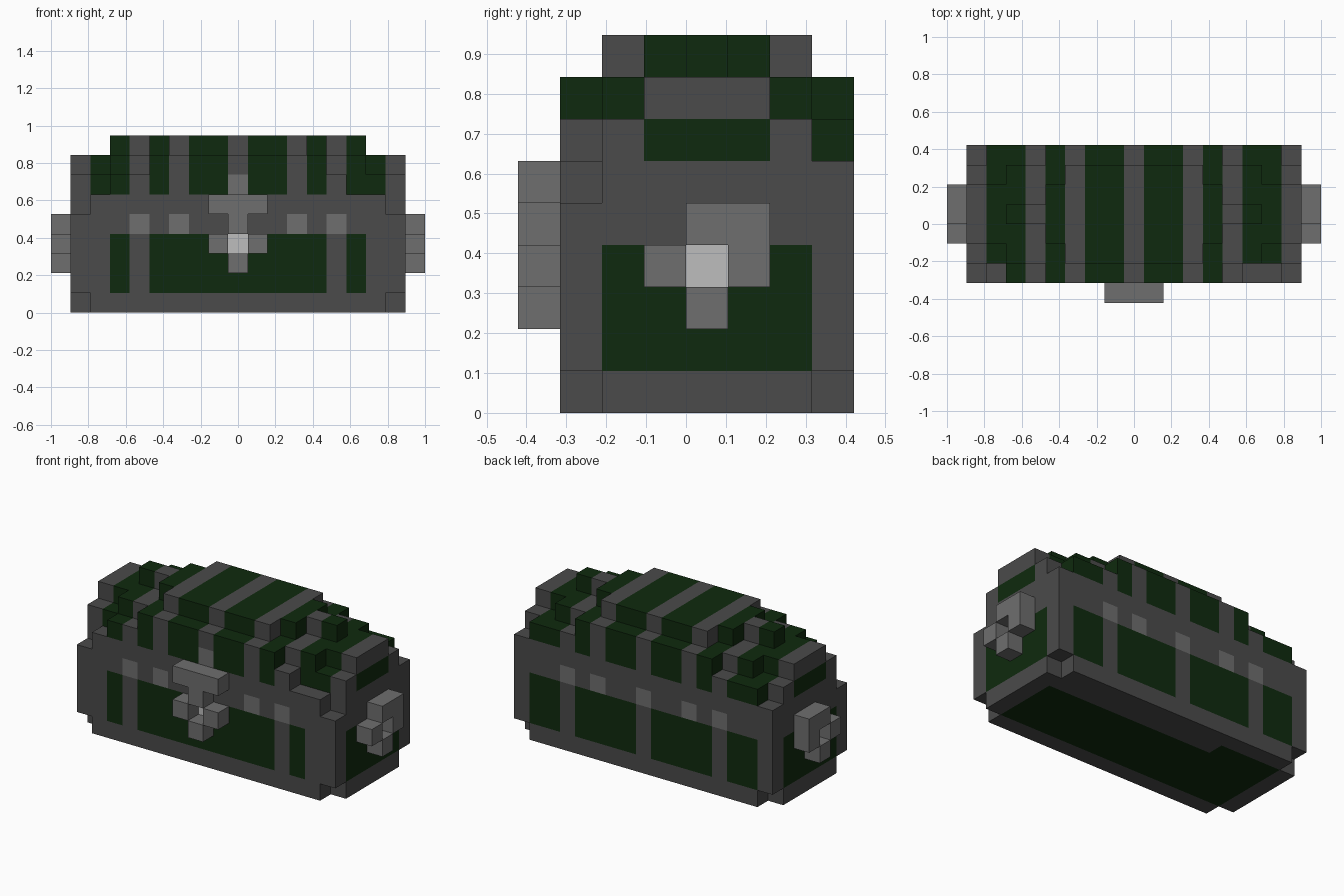
import bpy
import bmesh
from mathutils import Vector

cube = bpy.data.objects.get("Cube")
if cube:
    bpy.data.objects.remove(cube, do_unlink=True)

U = 2 / 19  # size of one block


def material(name, rgb):
    m = bpy.data.materials.new(name)
    m.use_nodes = True
    m.diffuse_color = (*rgb, 1)
    bsdf = m.node_tree.nodes["Principled BSDF"]
    bsdf.inputs["Base Color"].default_value = (*rgb, 1)
    bsdf.inputs["Roughness"].default_value = 0.9
    return m


IRON, GREEN, STEEL, SILVER = range(4)
MATERIALS = [
    material("dark iron", (0.069, 0.069, 0.069)),
    material("deep green", (0.0048, 0.023, 0.0044)),
    material("grey steel", (0.156, 0.156, 0.156)),
    material("pale silver", (0.515, 0.515, 0.515)),
]
DIRECTIONS = [Vector(d) for d in
              ((1, 0, 0), (-1, 0, 0), (0, 1, 0), (0, -1, 0), (0, 0, 1), (0, 0, -1))]


def blocks(x0, x1, y0, y1, z0, z1):
    """Block cells: x counted inclusively about the middle, y and z as edges."""
    return {(x, y, z) for x in range(x0, x1 + 1)
            for y in range(y0, y1) for z in range(z0, z1)}


def build(name, cells, solid, colour):
    """Mesh the outer block faces, colour them by rule and merge flat areas."""
    bm = bmesh.new()
    for c in sorted(cells):
        centre = Vector((c[0], c[1] + 0.5, c[2] + 0.5))
        for d in DIRECTIONS:
            if tuple(int(a + b) for a, b in zip(c, d)) in solid:
                continue
            a = Vector((d.y, d.z, d.x))
            b = d.cross(a)
            corners = [centre + (d + a * s + b * t) / 2
                       for s, t in ((-1, -1), (1, -1), (1, 1), (-1, 1))]
            face = bm.faces.new([bm.verts.new(p * U) for p in corners])
            face.material_index = colour(*c, d)
    bmesh.ops.remove_doubles(bm, verts=bm.verts, dist=U * 0.01)
    bmesh.ops.dissolve_limit(bm, angle_limit=0.01, verts=bm.verts,
                             edges=bm.edges, delimit={'MATERIAL'})
    mesh = bpy.data.meshes.new(name)
    bm.to_mesh(mesh)
    bm.free()
    for m in MATERIALS:
        mesh.materials.append(m)
    obj = bpy.data.objects.new(name, mesh)
    bpy.context.collection.objects.link(obj)
    return obj


# Chest box: notched foot, full walls, then a rim with trimmed front corners
base = (blocks(-7, 7, -3, 4, 0, 1) | blocks(-8, 8, -2, 3, 0, 1)
        | blocks(-8, 8, -3, 4, 1, 5)
        | blocks(-7, 7, -3, 4, 5, 6) | blocks(-8, 8, -2, 4, 5, 6))

# Stepped lid, narrowing towards the top and the ends
lid = (blocks(-6, 5, -3, 4, 6, 7) | blocks(-7, 7, -2, 4, 6, 7)
       | blocks(-8, 8, -2, 3, 6, 7)
       | blocks(-4, 4, -3, 4, 7, 8) | blocks(-6, 6, -2, 3, 7, 8)
       | blocks(-8, 8, -1, 2, 7, 8)
       | blocks(-3, 3, -2, 3, 8, 9) | blocks(-4, 4, -1, 2, 8, 9)
       | blocks(-6, 6, 0, 1, 8, 9))


def base_colour(x, y, z, d):
    ax = abs(x)
    if d.z < 0:  # floor panel
        inside = ax <= 7 and -2 <= y < (3 if x < -3 else 2)
        return GREEN if z == 0 and inside else IRON
    if d.x:  # end panels with the handle boss
        if (y, z) == (0, 3):
            return SILVER
        return GREEN if ax == 8 and 1 <= z < 4 and -2 <= y < 3 else IRON
    if d.y < 0:  # front panels, studs and lock
        if y == -3:
            if (x, z) == (0, 3):
                return SILVER
            if z == 4 and ax in (3, 5):
                return STEEL
            if 1 <= z < 4 and (ax <= 4 or ax == 6):
                return GREEN
    if d.y > 0 and y == 3:  # back panels and studs
        if z == 4 and ax in (0, 3, 5):
            return STEEL
        if 1 <= z < 4 and ax not in (0, 5, 8):
            return GREEN
    return IRON


def lid_colour(x, y, z, d):
    ax = abs(x)
    if ax == 8 and z == 6 and -1 <= y < 2 and d.x:
        return GREEN
    if x == 0 and z == 6 and y == -3:
        return STEEL
    return GREEN if ax in (1, 2, 4, 6, 7) else IRON


body = base | lid
build("chest_base", base, body, base_colour)
build("chest_lid", lid, body, lid_colour)


def steel(*_):
    return STEEL


# Front clasp: top bar and a ring of blocks around the lock
clasp = blocks(-1, 1, -4, -3, 5, 6) | {
    (0, -4, 4), (-1, -4, 3), (1, -4, 3), (0, -4, 2)}
build("front_clasp", clasp, clasp | body, steel)

# Handles on both ends
for side, label in ((1, "left"), (-1, "right")):
    handle = {(9 * side, y, z) for y, z in
              ((0, 4), (1, 4), (1, 3), (-1, 3), (0, 2))}
    build(label + "_handle", handle, handle | body, steel)
